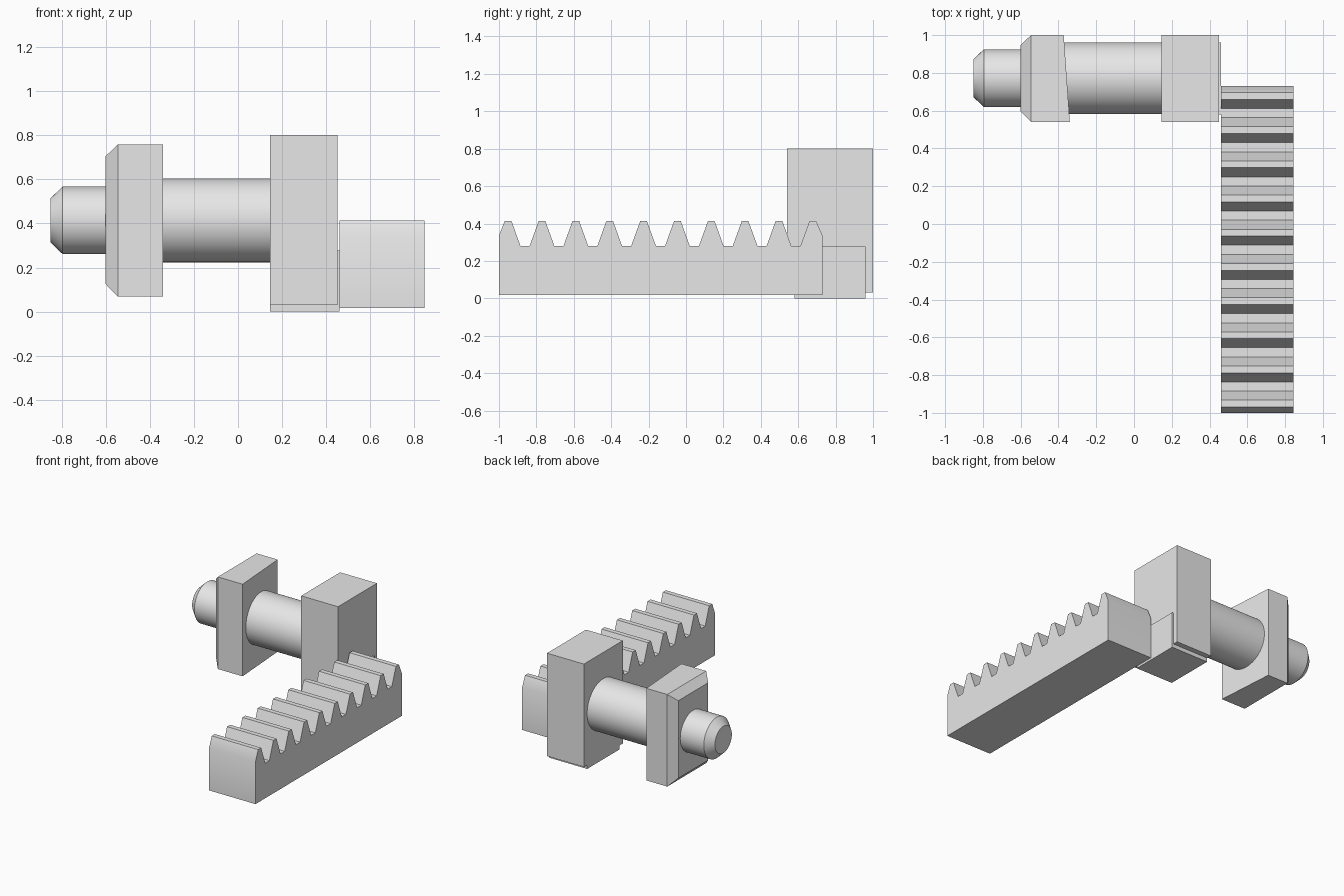
import bpy, bmesh, math

if "Cube" in bpy.data.objects:
    bpy.data.objects.remove(bpy.data.objects["Cube"])

grey = bpy.data.materials.new("plain_grey")
grey.diffuse_color = (0.8, 0.8, 0.8, 1)
grey.use_nodes = True
grey.node_tree.nodes["Principled BSDF"].inputs["Base Color"].default_value = grey.diffuse_color


def finish(name, bm):
    bmesh.ops.recalc_face_normals(bm, faces=bm.faces)
    mesh = bpy.data.meshes.new(name)
    bm.to_mesh(mesh)
    bm.free()
    mesh.materials.append(grey)
    ob = bpy.data.objects.new(name, mesh)
    bpy.context.collection.objects.link(ob)
    bpy.ops.object.select_all(action='DESELECT')
    ob.select_set(True)
    bpy.context.view_layer.objects.active = ob
    bpy.ops.object.shade_smooth_by_angle(angle=math.radians(30))
    return ob


def loft(name, rings):
    """Skin a list of equal-length point rings and cap both ends."""
    bm = bmesh.new()
    rows = [[bm.verts.new(p) for p in ring] for ring in rings]
    n = len(rows[0])
    for a, b in zip(rows, rows[1:]):
        for i in range(n):
            j = (i + 1) % n
            bm.faces.new((a[i], a[j], b[j], b[i]))
    bm.faces.new(rows[0])
    bm.faces.new(rows[-1])
    return finish(name, bm)


def rect(x0, x1, y0, y1, z0, z1):
    """Rectangle across x; x0 is its position at y0 and x1 at y1."""
    return [(x0, y0, z0), (x1, y1, z0), (x1, y1, z1), (x0, y0, z1)]


def box(name, x0, x1, y0, y1, z0, z1):
    return loft(name, [rect(x, x, y0, y1, z0, z1) for x in (x0, x1)])


def turned(name, stations, y=0.772, z=0.414, n=64):
    """Round part along x from (x, radius) stations."""
    return loft(name, [[(x, y + r * math.cos(2 * math.pi * i / n),
                         z + r * math.sin(2 * math.pi * i / n))
                        for i in range(n)] for x, r in stations])


# toothed rack: side profile with ten teeth, the end ones cut off
Y0, Y1, ROOT, TIP, PITCH = -1.0, 0.73, 0.28, 0.413, 0.181
profile = [(Y0, 0.017), (Y0, 0.335)]
for k in range(10):
    c = -0.951 + k * PITCH
    tooth = [(c - 0.066, ROOT), (c - 0.018, TIP), (c + 0.018, TIP), (c + 0.066, ROOT)]
    profile += [p for p in tooth if Y0 < p[0] < Y1]
profile += [(Y1, 0.335), (Y1, 0.017)]
loft("toothed_rack", [[(x, y, z) for y, z in profile] for x in (0.461, 0.845)])

# stub with chamfered tip, and main shaft
turned("shaft_tip", [(-0.85, 0.1), (-0.795, 0.153), (-0.58, 0.153)])
turned("main_shaft", [(-0.4, 0.19), (0.16, 0.19)])

# chamfered collar with a slanted inner face
loft("chamfered_collar", [
    rect(-0.6, -0.6, 0.595, 0.948, 0.125, 0.705),
    rect(-0.545, -0.545, 0.54, 1.0, 0.068, 0.757),
    rect(-0.34, -0.372, 0.54, 1.0, 0.068, 0.757)])

# tall end block and the foot set into its underside
box("end_block", 0.145, 0.45, 0.54, 1.0, 0.03, 0.8)
box("foot_block", 0.146, 0.461, 0.58, 0.96, 0.0, 0.277)
